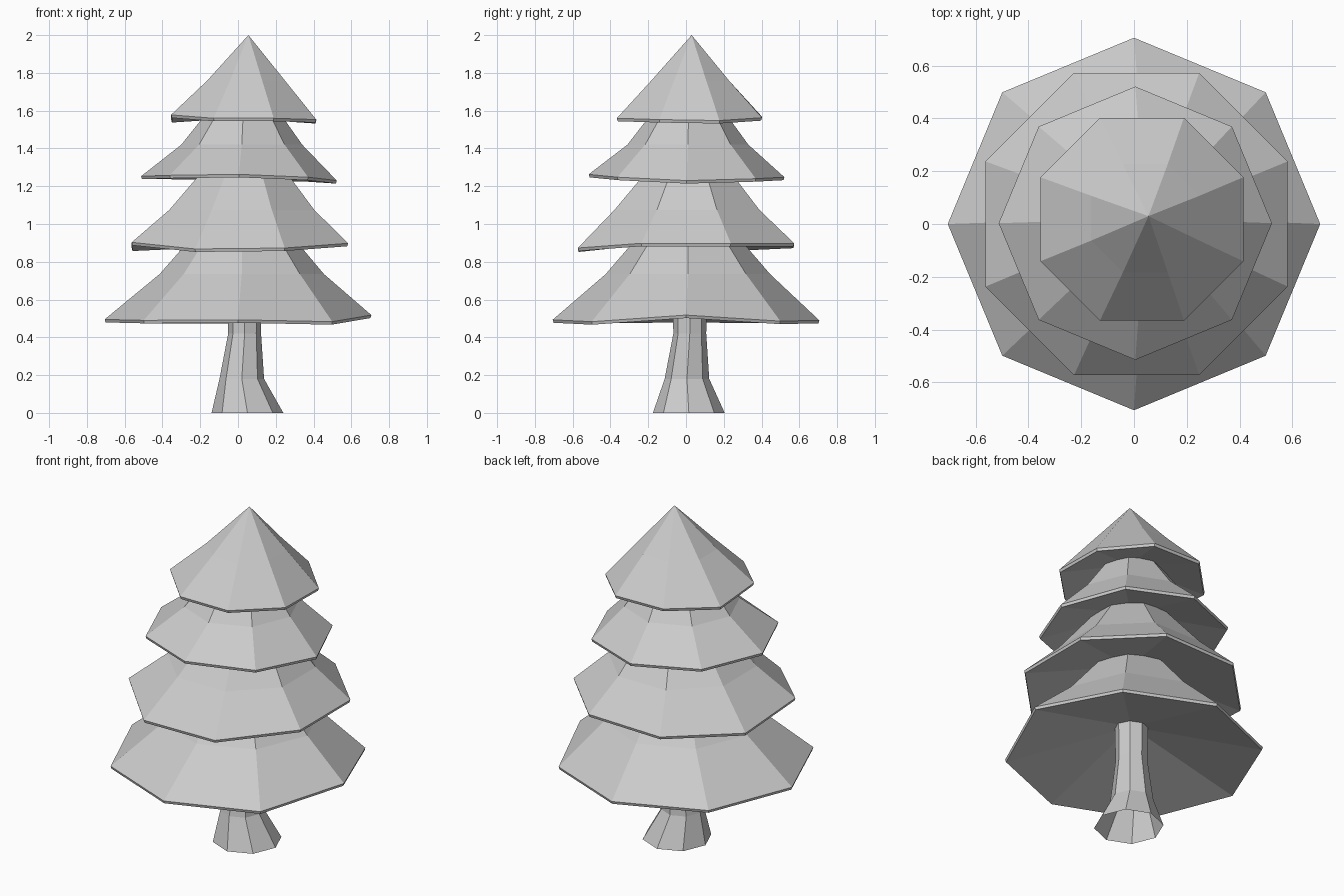
import bpy, math

if "Cube" in bpy.data.objects:
    bpy.data.objects.remove(bpy.data.objects["Cube"])

N = 8


def ring(cx, cy, r, z, phase):
    """Octagon of points; z is one height or a list of eight."""
    zs = z if isinstance(z, list) else [z] * N
    return [(cx + r * math.cos(phase + math.tau * i / N),
             cy + r * math.sin(phase + math.tau * i / N), zs[i]) for i in range(N)]


def loft(name, rings, start=None, end=None):
    """Join rings listed bottom to top; optional fan points close the ends."""
    verts = [p for r in rings for p in r]
    faces = []
    for k in range(len(rings) - 1):
        for i in range(N):
            j = (i + 1) % N
            faces.append((k * N + i, k * N + j, (k + 1) * N + j, (k + 1) * N + i))
    last = (len(rings) - 1) * N
    if start:
        verts.append(start)
        faces += [(len(verts) - 1, (i + 1) % N, i) for i in range(N)]
    if end:
        verts.append(end)
        faces += [(len(verts) - 1, last + i, last + (i + 1) % N) for i in range(N)]
    mesh = bpy.data.meshes.new(name)
    mesh.from_pydata(verts, [], faces)
    mesh.update()
    ob = bpy.data.objects.new(name, mesh)
    bpy.context.collection.objects.link(ob)
    return ob


def tier(name, phase, rim, rim_z, upper, tip):
    """Branch layer: uneven rim with thin lip, hollow underside, sloping top."""
    cx, cy, r = rim
    lip = ring(cx, cy, r - 0.005, [z - 0.008 for z in rim_z], phase)
    edge = ring(cx, cy, r, [z + 0.008 for z in rim_z], phase)
    rings = [lip, edge] + [ring(*u, phase) for u in upper]
    hollow = (cx + 0.02, cy, sum(rim_z) / N + 0.23 * r)
    return loft(name, rings, hollow, tip)


# Trunk, flared and open at the foot
loft("trunk", [ring(0.05, 0.015, 0.19, 0, 0),
               ring(0.02, 0.005, 0.118, 0.18, 0),
               ring(0.035, 0.02, 0.087, 0.42, 0),
               ring(0.035, 0.02, 0.092, 0.66, 0)], end=(0.035, 0.02, 0.68))

# Four branch layers, alternately turned by half a side
H = math.pi / N
tier("branches_bottom", 0, (0, 0, 0.706),
     [0.51, 0.478, 0.482, 0.482, 0.487, 0.482, 0.485, 0.475],
     [(0.02, 0.01, 0.435, 0.735), (0.025, 0.01, 0.22, 0.985)], (0.03, 0.01, 1.02))
tier("branches_lower", H, (0.01, 0, 0.62),
     [0.89, 0.89, 0.88, 0.865, 0.895, 0.86, 0.865, 0.89],
     [(0.02, 0.005, 0.415, 1.075), (0.035, 0.015, 0.19, 1.335)], (0.035, 0.015, 1.37))
tier("branches_upper", 0, (0.005, 0.003, 0.518),
     [1.222, 1.232, 1.24, 1.245, 1.245, 1.25, 1.255, 1.24],
     [(0.02, 0.01, 0.32, 1.42), (0.03, 0.015, 0.155, 1.64)], (0.03, 0.015, 1.67))
tier("branches_top", H, (0.03, 0.018, 0.416),
     [1.54, 1.555, 1.56, 1.545, 1.57, 1.552, 1.552, 1.545],
     [(0.043, 0.022, 0.222, 1.76)], (0.055, 0.03, 2.0))
